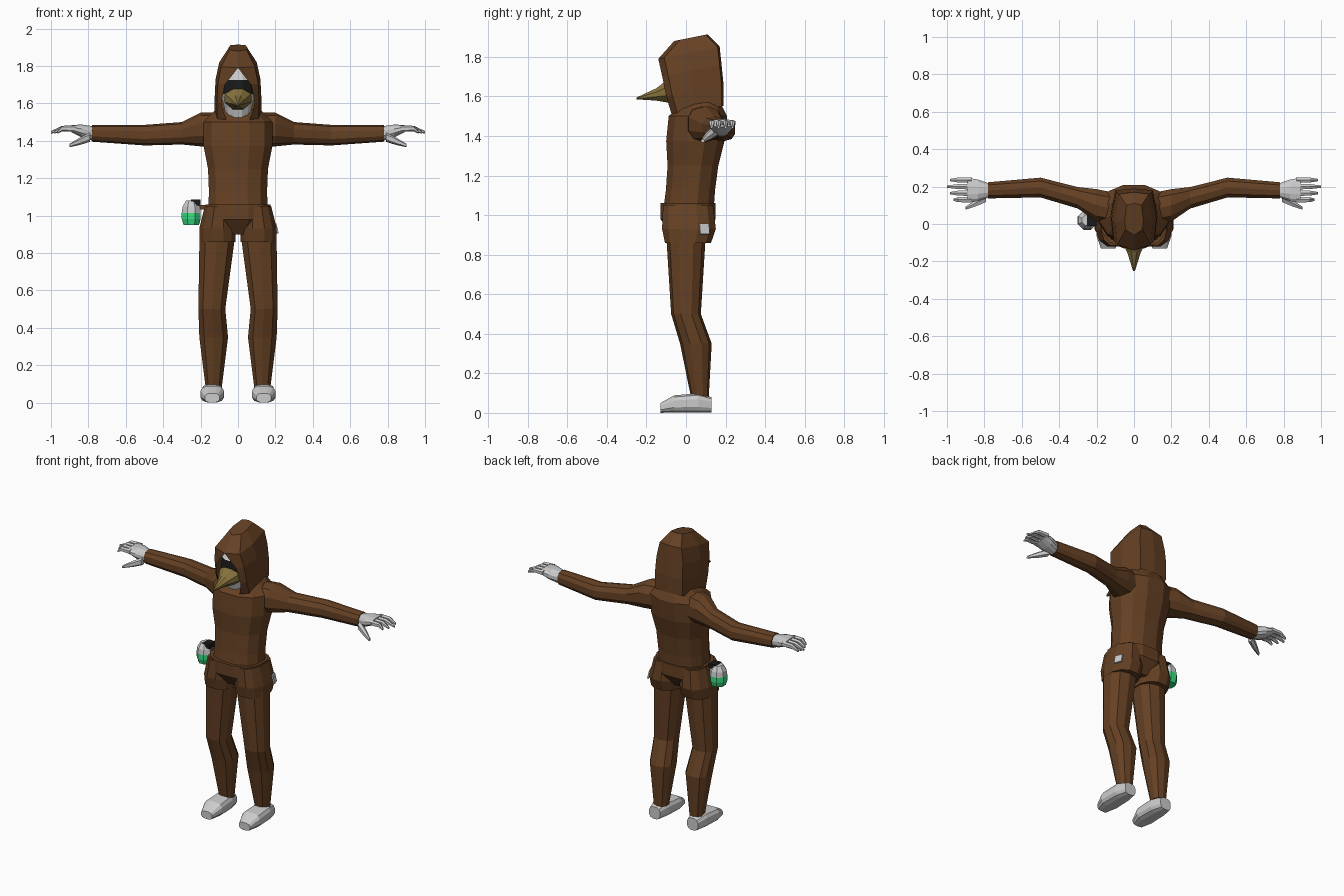
import bpy, bmesh, math
from mathutils import Vector

default_cube = bpy.data.objects.get("Cube")
if default_cube:
    bpy.data.objects.remove(default_cube)


def make_material(name, red, green, blue):
    colour = (red, green, blue, 1)
    material = bpy.data.materials.new(name)
    material.use_nodes = True
    material.diffuse_color = colour
    shader = material.node_tree.nodes["Principled BSDF"]
    shader.inputs["Base Color"].default_value = colour
    return material


brown = make_material("brown cloth", .13, .052, .017)
grey = make_material("pale grey", .6, .6, .6)
black = make_material("black", .01, .01, .01)
gold = make_material("beak gold", .24, .17, .045)
green = make_material("bright green", .045, .75, .23)


def finish(name, bm, materials, rule=None, mirror=False):
    """Turn a bmesh into an object, colouring faces by a rule on their centre."""
    bmesh.ops.recalc_face_normals(bm, faces=bm.faces)
    if rule:
        for face in bm.faces:
            face.material_index = int(rule(face.calc_center_median()))
    mesh = bpy.data.meshes.new(name)
    bm.to_mesh(mesh)
    bm.free()
    for material in materials:
        mesh.materials.append(material)
    part = bpy.data.objects.new(name, mesh)
    bpy.context.collection.objects.link(part)
    if mirror:
        part.modifiers.new("mirror", 'MIRROR')
    return part


def steps(start, end, count):
    """Evenly spaced joints on a straight line."""
    return [Vector(start).lerp(Vector(end), i / (count - 1)) for i in range(count)]


def rounded(value, power):
    return math.copysign(abs(value) ** power, value)


def bridge(bm, lower, upper):
    """Join two rows of vertices with quads."""
    for i in range(len(lower) - 1):
        bm.faces.new((lower[i], lower[i + 1], upper[i + 1], upper[i]))


def loft(name, joints, widths, materials, flat=1, depths=None, axis="z",
         sides=12, power=.85, rule=None, mirror=False):
    """Skin rounded rings placed at the joints, each lying across the axis."""
    bm = bmesh.new()
    rows = []
    depths = depths or [width * flat for width in widths]
    for joint, width, depth in zip(joints, widths, depths):
        row = []
        for i in range(sides):
            angle = math.tau * (i + .5) / sides
            u = width * rounded(math.cos(angle), power)
            v = depth * rounded(math.sin(angle), power)
            offset = {"x": (0, u, v), "y": (u, 0, v), "z": (u, v, 0)}[axis]
            row.append(bm.verts.new(Vector(joint) + Vector(offset)))
        rows.append(row)
    for lower, upper in zip(rows, rows[1:]):
        bridge(bm, lower + lower[:1], upper + upper[:1])
    bm.faces.new(rows[0])
    bm.faces.new(rows[-1])
    return finish(name, bm, materials, rule, mirror)


def box(name, location, size, material):
    bm = bmesh.new()
    bmesh.ops.create_cube(bm, size=1)
    bmesh.ops.scale(bm, vec=size, verts=bm.verts)
    part = finish(name, bm, [material])
    part.location = location
    return part


# Torso, sloping yoke and shorts
chest = (0, .06, 1.5)
loft("torso", steps((0, .01, 1), chest, 5), (.165, .16, .165, .19, .19),
     [brown], flat=.8)
loft("yoke", [chest, (0, .08, 1.57)], (.19, .12), [brown], flat=.8)
loft("pelvis", steps((0, .01, .9), (0, .01, 1.06), 3), (.1, .18, .18), [brown], flat=.8)
shorts = loft("shorts_leg", [(.11, .01, .86), (.11, .015, .93), (.1, .01, 1.05)],
              (.1, .1, .08), [brown], depths=(.12, .14, .13), mirror=True)

# Trousers bending at the knee
hip, knee, calf, ankle = (.11, 0, .9), (.14, 0, .5), (.13, .05, .35), (.13, .07, .08)
loft("trouser_leg", [hip, knee, calf, ankle], (.1, .075, .08, .045),
     [brown], sides=10, mirror=True)

# Feet, resting on the floor from heel to toe
foot_heights = (.04, .05, .045, .025)
foot_joints = [(.138, y, height) for y, height in zip((.13, .06, -.06, -.13), foot_heights)]
loft("foot", foot_joints, (.04, .06, .065, .04), [grey], depths=foot_heights,
     axis="y", power=.7, mirror=True)

# Sleeves sweeping back to the elbow
shoulder, armpit, bicep = (.1, .08, 1.46), (.2, .1, 1.46), (.3, .14, 1.44)
elbow, wrist = (.5, .195, 1.43), (.78, .18, 1.44)
loft("sleeve", [shoulder, armpit, bicep, elbow, wrist], (.09, .09, .06, .055, .045),
     [brown], axis="x", sides=10, mirror=True)

# Hands: palm, four fingers spaced evenly, thumb hanging forward
loft("palm", steps(wrist, (.89, .18, 1.465), 3), (.04, .06, .068), [grey],
     depths=(.04, .035, .02), axis="x", mirror=True)
for i, label in enumerate(("index", "middle", "ring", "little")):
    y = .13 + .035 * i
    reach = 1 - abs(y - .2) / 2
    loft(label + "_finger", [(.87, y, 1.465), (.94, y, 1.465), (reach, y, 1.445)],
         (.017, .015, .007), [grey], axis="x", sides=6, mirror=True)
loft("thumb", steps((.79, .14, 1.42), (.9, .085, 1.375), 3), (.025, .02, .009),
     [grey], axis="x", sides=6, mirror=True)

# Hood: each row runs from the face opening round to the back, rising as it goes
bm = bmesh.new()
rows = []
for z, opening, width, front, back in [(1.5, .06, .125, -.07, .18), (1.6, .09, .125, -.1, .18),
                                       (1.7, .07, .12, -.12, .17), (1.79, 0, .1, -.14, .16),
                                       (1.88, 0, .05, -.06, .1)]:
    outline = [(opening, front), (width * .9, front + .03), (width, (front + back) / 2),
               (width * .8, back), (0, back + .01)]
    rows.append([bm.verts.new((x, y, z + (y - front) / 5)) for x, y in outline])
for lower, upper in zip(rows, rows[1:]):
    bridge(bm, lower, upper)
bm.faces.new(rows[-1])
finish("hood", bm, [brown], mirror=True)

# Head with a dark band across the eyes, and a hooked beak
loft("head", steps((0, .02, 1.5), (0, 0, 1.8), 5), (.06, .075, .095, .085, .03),
     [grey, black], flat=1.25, rule=lambda centre: 1.65 < centre.z < 1.72)
loft("beak", [(0, -.07, 1.63), (0, -.1, 1.625), (0, -.15, 1.61), (0, -.25, 1.59)],
     (.08, .07, .04, .006), [gold], flat=.85, axis="y", sides=8, power=1.1)

# Flask on the right hip, with its cap and strap
loft("flask", steps((-.25, .02, .95), (-.25, .02, 1.08), 5), (.045, .055, .055, .05, .03),
     [green, grey], sides=8, power=1, rule=lambda centre: centre.z > 1.015)
box("flask_cap", (-.225, .02, 1.07), (.05, .06, .03), black)
box("flask_strap", (-.19, .02, 1.045), (.05, .03, .025), brown)

# Pale patch lying on the left rear of the shorts
bpy.context.view_layer.update()
found, spot, normal, face_index = shorts.closest_point_on_mesh((.27, .12, .93))
patch = box("hip_patch", spot + normal * .004, (.05, .055, .009), grey)
patch.rotation_euler = normal.to_track_quat('Z', 'Y').to_euler()
